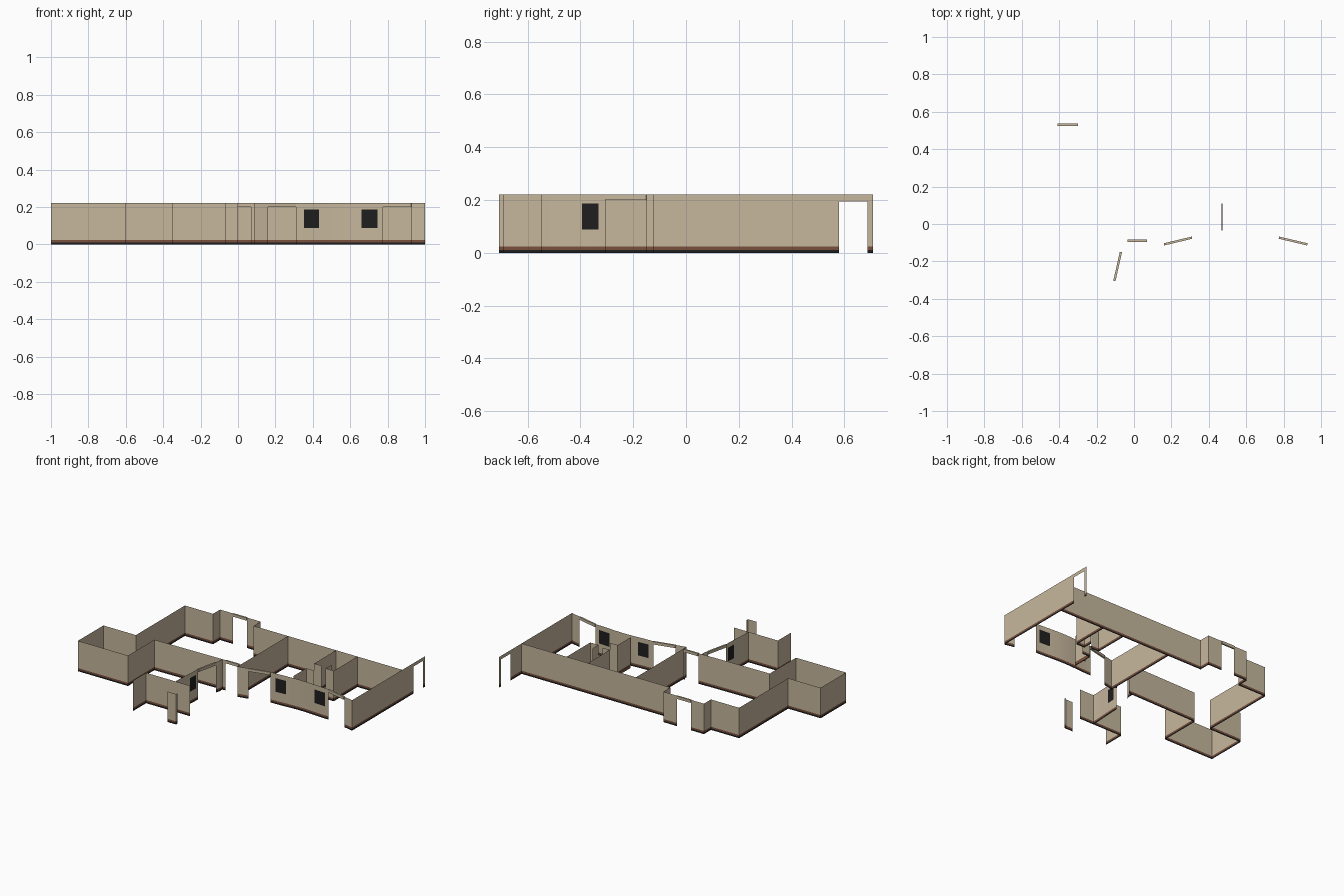
import bpy, bmesh, math
from mathutils import Vector

if "Cube" in bpy.data.objects:
    bpy.data.objects.remove(bpy.data.objects["Cube"])

H, PLINTH, BASE, DOOR = 0.22, 0.011, 0.023, 0.2


def material(name, rgb):
    m = bpy.data.materials.new(name)
    m.diffuse_color = (*rgb, 1)
    m.use_nodes = True
    m.node_tree.nodes["Principled BSDF"].inputs["Base Color"].default_value = m.diffuse_color
    return m


TAN = material("tan_wall", (0.57, 0.475, 0.34))
BROWN = material("brown_skirting", (0.19, 0.08, 0.045))
BLACK = material("black_window", (0.013, 0.013, 0.014))


def finish(name, bm):
    me = bpy.data.meshes.new(name)
    bm.to_mesh(me)
    bm.free()
    for m in (TAN, BROWN, BLACK):
        me.materials.append(m)
    ob = bpy.data.objects.new(name, me)
    bpy.context.collection.objects.link(ob)
    return ob


def wall(name, path, levels=(0, PLINTH, BASE, H), is_window=None, smooth=False):
    """Thin upright sheet following a plan path; plinth and skirting coloured by height."""
    bm = bmesh.new()
    cols = [[bm.verts.new((x, y, z)) for z in levels] for x, y in path]
    for a, b in zip(cols, cols[1:]):
        for k in range(len(levels) - 1):
            f = bm.faces.new((a[k], b[k], b[k + 1], a[k + 1]))
            c = f.calc_center_median()
            f.smooth = smooth
            if c.z < PLINTH or (is_window and is_window(c)):
                f.material_index = 2
            elif c.z < BASE:
                f.material_index = 1
    return finish(name, bm)


def bar(name, a, b, z0, z1, width, mat=0):
    """Straight bar between two plan points."""
    a, b = Vector(a), Vector(b)
    d = (b - a).normalized()
    n = Vector((-d.y, d.x)) * width / 2
    bm = bmesh.new()
    plan = (a - n, b - n, b + n, a + n)
    low = [bm.verts.new((p.x, p.y, z0)) for p in plan]
    top = [bm.verts.new((p.x, p.y, z1)) for p in plan]
    bm.faces.new(low[::-1])
    bm.faces.new(top)
    for i in range(4):
        j = (i + 1) % 4
        bm.faces.new((low[i], low[j], top[j], top[i]))
    for f in bm.faces:
        f.material_index = mat
    return finish(name, bm)


# Outer and partition walls, drawn as plan paths
BACK, FRONT = 0.45, -0.09
plans = {
    # left room with its side bay and the back wall up to the porch
    "left_room_wall": [(-0.035, FRONT), (-0.6, FRONT - .01), (-0.6, -0.4), (-1, -0.4),
                       (-1, -0.11), (-0.74, -0.11), (-0.74, BACK), (-0.515, BACK),
                       (-0.515, 0.53), (-0.41, 0.53)],
    # porch return and long back wall
    "back_wall": [(-0.30, 0.53), (-0.19, 0.53), (-0.19, BACK), (1, BACK)],
    "middle_partition": [(0.085, BACK), (0.085, -0.125)],
    "front_door_jamb": [(0.07, FRONT), (0.085, FRONT)],
    "front_left_pier": [(0.085, -0.125), (0.16, -0.109)],
    "front_right_pier": [(0.927, -0.109), (1, -0.125)],
    "right_wall": [(1, -0.125), (1, 0.58)],
    "right_post": [(1, 0.688), (1, 0.708)],
    # front annex, with a doorway on its right side
    "annex_wall": [(-0.35, -0.7), (-0.35, -0.55), (0, -0.55)],
    "annex_front_pier": [(-0.07, -0.708), (0, -0.708), (0, -0.69)],
    "annex_pier": [(-0.07, -0.15), (-0.062, -0.125), (-0.062, FRONT)],
    # closets behind the curved front
    "closet_left_wall": [(0.47, BACK), (0.47, 0.2), (0.53, 0.2)],
    "closet_front_wall": [(0.47, -0.035), (0.47, 0.11), (0.53, 0.11)],
    "closet_right_wall": [(0.64, BACK), (0.64, 0.18), (0.575, 0.18), (0.575, 0.25)],
}
for name, path in plans.items():
    wall(name, path)

# Curved walls: very shallow bow, with windows as coloured cells
MID, HALF, RISE = 0.5425, 0.2325, 0.01
WZ = (0, PLINTH, BASE, 0.088, 0.186, H)


def bow(t):
    """Bow depth, t from -1 to 1 along the wall."""
    return RISE * (0.5 + 0.5 * math.cos(math.pi * t))


def stations(lo, hi, edges, n=16):
    return sorted([lo + (hi - lo) * i / n for i in range(n + 1)] + edges)


def in_window_height(c):
    return WZ[3] < c.z < WZ[4]


def in_front_window(c):
    return in_window_height(c) and (0.352 < c.x < 0.432 or 0.661 < c.x < 0.745)


xs = stations(MID - HALF, MID + HALF, [0.352, 0.432, 0.661, 0.745])
wall("curved_front_wall", [(x, -0.073 + bow((x - MID) / HALF)) for x in xs],
     WZ, in_front_window, True)

ys = stations(-0.55, -0.305, [-0.395, -0.332], 10)
wall("curved_annex_wall",
     [(-0.105 - bow((-0.305 - y) / HALF - 1), y) for y in ys], WZ,
     lambda c: in_window_height(c) and -0.395 < c.y < -0.332, True)

# Lintels over the doorways
lintels = {
    "porch_lintel": ((-0.41, 0.53), (-0.30, 0.53)),
    "front_door_lintel": ((-0.035, FRONT), (0.07, FRONT)),
    "left_curve_lintel": ((0.16, -0.109), (0.31, -0.073)),
    "right_curve_lintel": ((0.775, -0.073), (0.927, -0.109)),
    "annex_lintel": ((-0.105, -0.305), (-0.07, -0.15)),
}
for name, (a, b) in lintels.items():
    bar(name, a, b, DOOR, H, 0.012)
wall("right_opening_lintel", [(1, 0.58), (1, 0.688)], (0.195, H))

# Closet skirting
bar("closet_skirting", (0.47, -0.035), (0.47, 0.11), 0, BASE, 0.006, 1)
